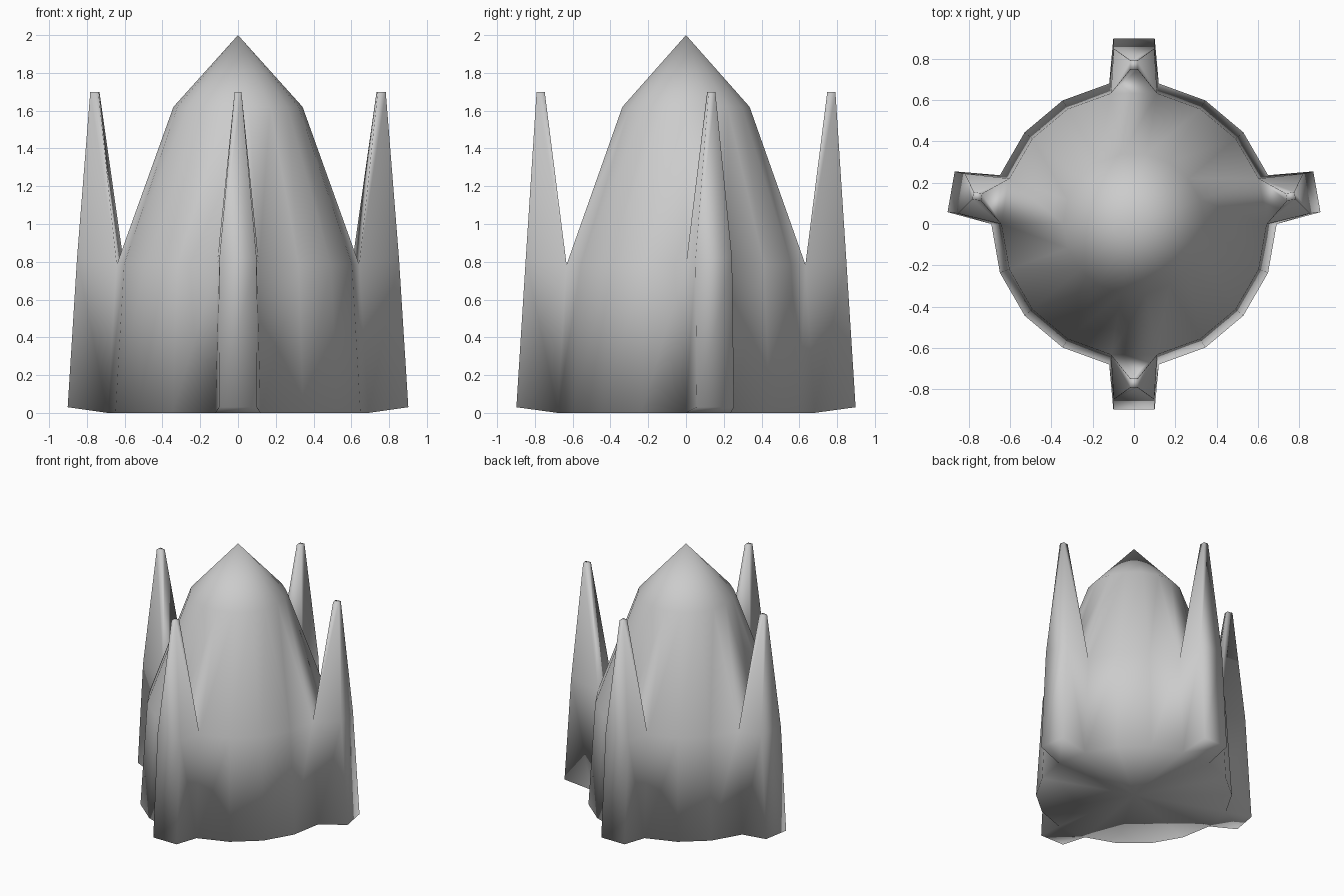
import bpy, bmesh
from math import sin, cos, radians

if "Cube" in bpy.data.objects:
    bpy.data.objects.remove(bpy.data.objects["Cube"])

SIDES = 18
bm = bmesh.new()

# Hull rings (radius, height), closed with a fan at both ends
rings = []
for r, z in [(0.69, 0.0), (0.642, 0.785), (0.342, 1.62)]:
    rings.append([bm.verts.new((r * cos(radians(20 * i)), r * sin(radians(20 * i)), z))
                  for i in range(SIDES)])
base = bm.verts.new((0, 0, 0))
apex = bm.verts.new((0, 0, 2))

FINS = {0: 10, 4: 90, 8: 170, 13: 270}   # hull panel -> direction of its fin


def fin(i, angle):
    """Box pulled out of a hull panel, with a tapered spike on top."""
    a, ca, sa = radians(angle), cos(radians(angle)), sin(radians(angle))

    def pair(r, half, z):
        return [bm.verts.new((r * ca - s * half * sa, r * sa + s * half * ca, z))
                for s in (-1, 1)]

    j = (i + 1) % SIDES
    low_in = [rings[0][i], rings[0][j]]
    mid_in = [rings[1][i], rings[1][j]]
    low_out = pair(0.898, 0.10, 0.03)
    mid_out = pair(0.848, 0.098, 0.82)
    tip_in = pair(0.748, 0.018, 1.70)
    tip_out = pair(0.791, 0.018, 1.70)
    loops = [low_in, low_out, mid_out, tip_out, tip_in, mid_in]
    for p, q in zip(loops, loops[1:]):
        bm.faces.new((p[0], p[1], q[1], q[0]))
    for k in (0, 1):
        bm.faces.new((low_in[k], low_out[k], mid_out[k], mid_in[k]))
        bm.faces.new((mid_in[k], mid_out[k], tip_out[k], tip_in[k]))


for i in range(SIDES):
    j = (i + 1) % SIDES
    bm.faces.new((base, rings[0][j], rings[0][i]))
    bm.faces.new((apex, rings[2][i], rings[2][j]))
    bm.faces.new((rings[1][i], rings[1][j], rings[2][j], rings[2][i]))
    if i in FINS:
        fin(i, FINS[i])
    else:
        bm.faces.new((rings[0][i], rings[0][j], rings[1][j], rings[1][i]))

bmesh.ops.recalc_face_normals(bm, faces=bm.faces)
for f in bm.faces:
    f.smooth = True
mesh = bpy.data.meshes.new("finned_hull")
bm.to_mesh(mesh)
bm.free()
bpy.context.collection.objects.link(bpy.data.objects.new("finned_hull", mesh))
